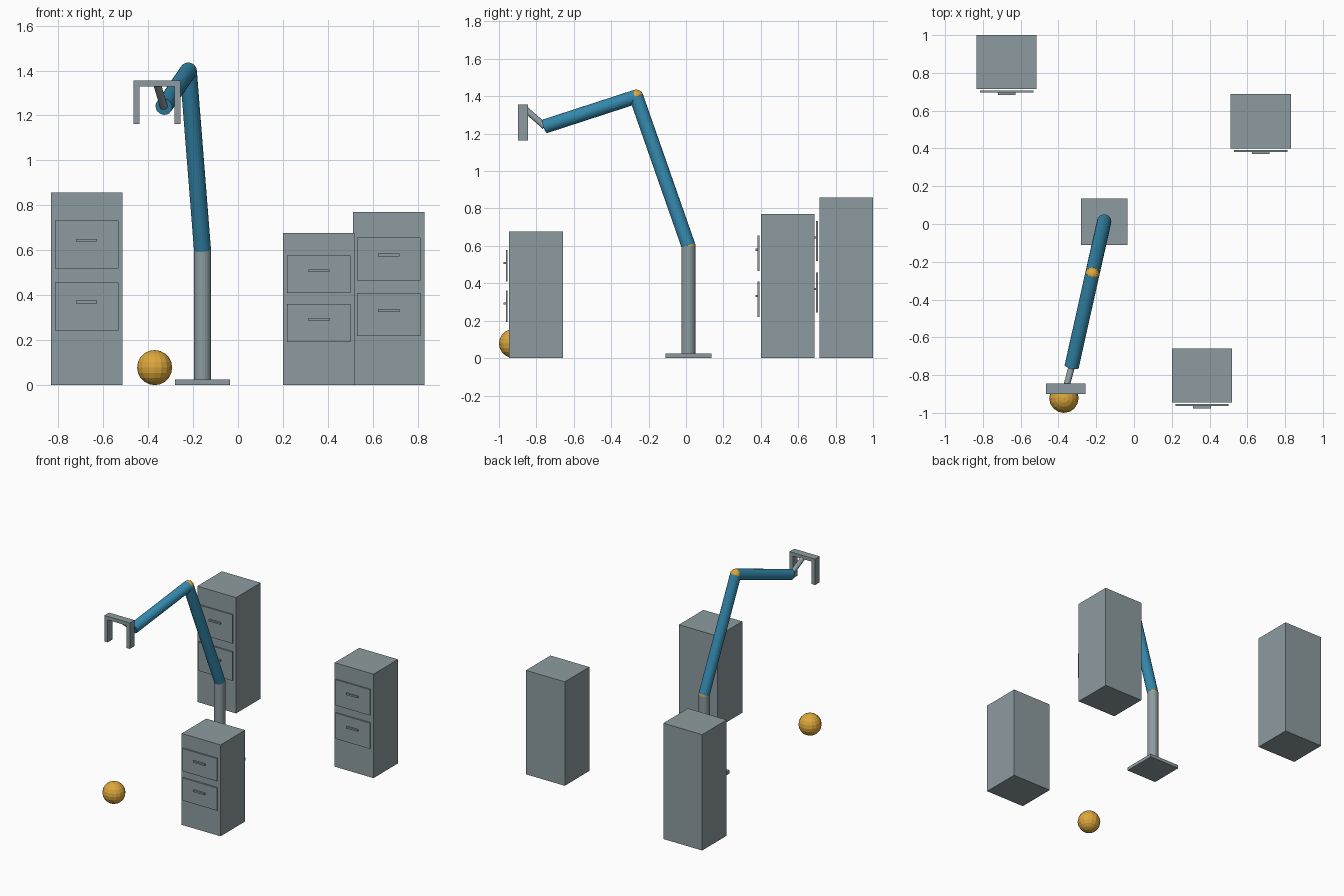
import bpy
from mathutils import Vector

if "Cube" in bpy.data.objects:
    bpy.data.objects.remove(bpy.data.objects["Cube"])


def material(name, rgb):
    m = bpy.data.materials.new(name)
    m.diffuse_color = (*rgb, 1)
    m.use_nodes = True
    m.node_tree.nodes["Principled BSDF"].inputs["Base Color"].default_value = m.diffuse_color
    return m


grey = material("steel grey", (0.27, 0.33, 0.35))
blue = material("arm blue", (0.035, 0.25, 0.42))
gold = material("gold", (0.72, 0.39, 0.045))


def finish(name, mat):
    ob = bpy.context.object
    ob.name = name
    ob.data.materials.append(mat)
    return ob


def box(name, centre, size, mat=grey):
    bpy.ops.mesh.primitive_cube_add(size=1, location=centre)
    ob = finish(name, mat)
    ob.scale = size
    bpy.ops.object.transform_apply(location=False, rotation=False, scale=True)
    return ob


def rod(name, start, end, radius, mat):
    a, b = Vector(start), Vector(end)
    d = b - a
    bpy.ops.mesh.primitive_cylinder_add(
        vertices=20, radius=radius, depth=d.length, location=(a + b) / 2,
        rotation=d.to_track_quat('Z', 'Y').to_euler())
    return finish(name, mat)


def ball(name, centre, radius):
    bpy.ops.mesh.primitive_uv_sphere_add(segments=16, ring_count=10, radius=radius, location=centre)
    return finish(name, gold)


# Filing cabinets: body, two drawer fronts standing off the body, and handles
def cabinet(name, x, y, h):
    w, d = 0.318, 0.287
    front = y - d / 2
    box(name + "_body", (x, y, h / 2), (w, d, h))
    for level, f in (("lower", 0.408), ("upper", 0.729)):
        box(f"{name}_{level}_drawer", (x, front - 0.013, f * h), (0.282, 0.010, 0.248 * h))
        box(f"{name}_{level}_handle", (x, front - 0.023, (f + 0.023) * h), (0.094, 0.014, 0.012))


cabinet("tall_cabinet", -0.674, 0.857, 0.858)
cabinet("middle_cabinet", 0.671, 0.544, 0.77)
cabinet("short_cabinet", 0.36, -0.802, 0.677)

# Robot arm
shoulder = (-0.158, 0.013, 0.60)
elbow = (-0.221, -0.266, 1.398)
wrist = (-0.330, -0.755, 1.239)
grip = (-0.361, -0.872, 1.342)
box("base_plate", (-0.158, 0.013, 0.012), (0.246, 0.246, 0.024))
rod("column", (-0.158, 0.013, 0.02), shoulder, 0.038, grey)
rod("lower_arm", shoulder, elbow, 0.038, blue)
rod("upper_arm", elbow, wrist, 0.038, blue)
rod("wrist_link", wrist, grip, 0.017, grey)
ball("shoulder_joint", shoulder, 0.038)
ball("elbow_joint", elbow, 0.038)

# Gripper
gx, gy = grip[0], grip[1]
box("gripper_palm", (gx, gy, 1.342), (0.209, 0.055, 0.026))
for side, s in (("left", -1), ("right", 1)):
    box(side + "_finger", (gx + s * 0.091, gy, 1.252), (0.027, 0.055, 0.178))

# Ball on the floor
ball("floor_ball", (-0.371, -0.922, 0.078), 0.078)
